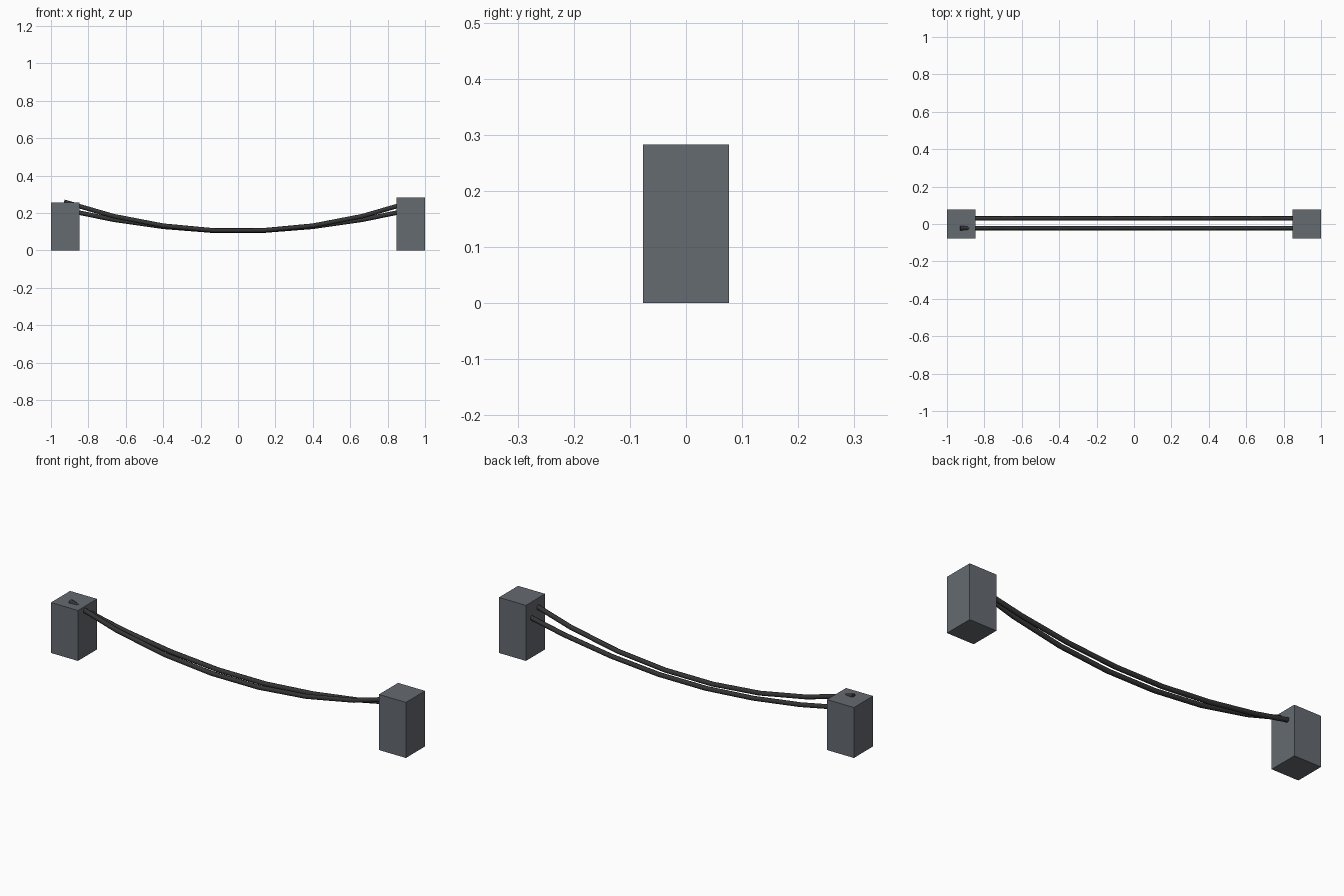
import bpy
from math import radians

if "Cube" in bpy.data.objects:
    bpy.data.objects.remove(bpy.data.objects["Cube"])


def material(name, rgb):
    mat = bpy.data.materials.new(name)
    mat.diffuse_color = (*rgb, 1)
    mat.use_nodes = True
    mat.node_tree.nodes["Principled BSDF"].inputs["Base Color"].default_value = mat.diffuse_color
    return mat


steel = material("block_grey", (0.13, 0.145, 0.165))
rubber = material("cable_black", (0.035, 0.035, 0.037))


def box(name, x0, x1, height):
    """Anchor block standing on the ground."""
    bpy.ops.mesh.primitive_cube_add(size=1, location=((x0 + x1) / 2, 0, height / 2))
    ob = bpy.context.object
    ob.name = name
    ob.scale = (x1 - x0, 0.154, height)
    bpy.ops.object.transform_apply(location=False, rotation=False, scale=True)
    ob.data.materials.append(steel)


def cable(name, y, half_profile):
    """Sagging round cable, mirrored about x = 0."""
    pts = [(-x, z) for x, z in reversed(half_profile)] + half_profile
    curve = bpy.data.curves.new(name, 'CURVE')
    curve.dimensions = '3D'
    curve.bevel_depth = 0.012
    curve.bevel_resolution = 2      # eight sides
    curve.use_fill_caps = True
    curve.materials.append(rubber)
    spline = curve.splines.new('POLY')
    spline.points.add(len(pts) - 1)
    for p, (x, z) in zip(spline.points, pts):
        p.co = (x, y, z, 1)
    ob = bpy.data.objects.new(name, curve)
    bpy.context.collection.objects.link(ob)
    # turn the curve into a mesh, round but with crisp ends
    bpy.ops.object.select_all(action='DESELECT')
    ob.select_set(True)
    bpy.context.view_layer.objects.active = ob
    bpy.ops.object.convert(target='MESH')
    bpy.ops.object.shade_smooth_by_angle(angle=radians(60))


# End blocks, the right one slightly taller
box("left_block", -1.0, -0.848, 0.257)
box("right_block", 0.848, 1.0, 0.283)

# Two hanging cables; the front one is pulled higher at its ends
cable("front_cable", -0.022, [(0.133, 0.107), (0.4, 0.132), (0.665, 0.183), (0.93, 0.26)])
cable("back_cable", 0.03, [(0.133, 0.105), (0.4, 0.126), (0.665, 0.164), (0.93, 0.218)])
